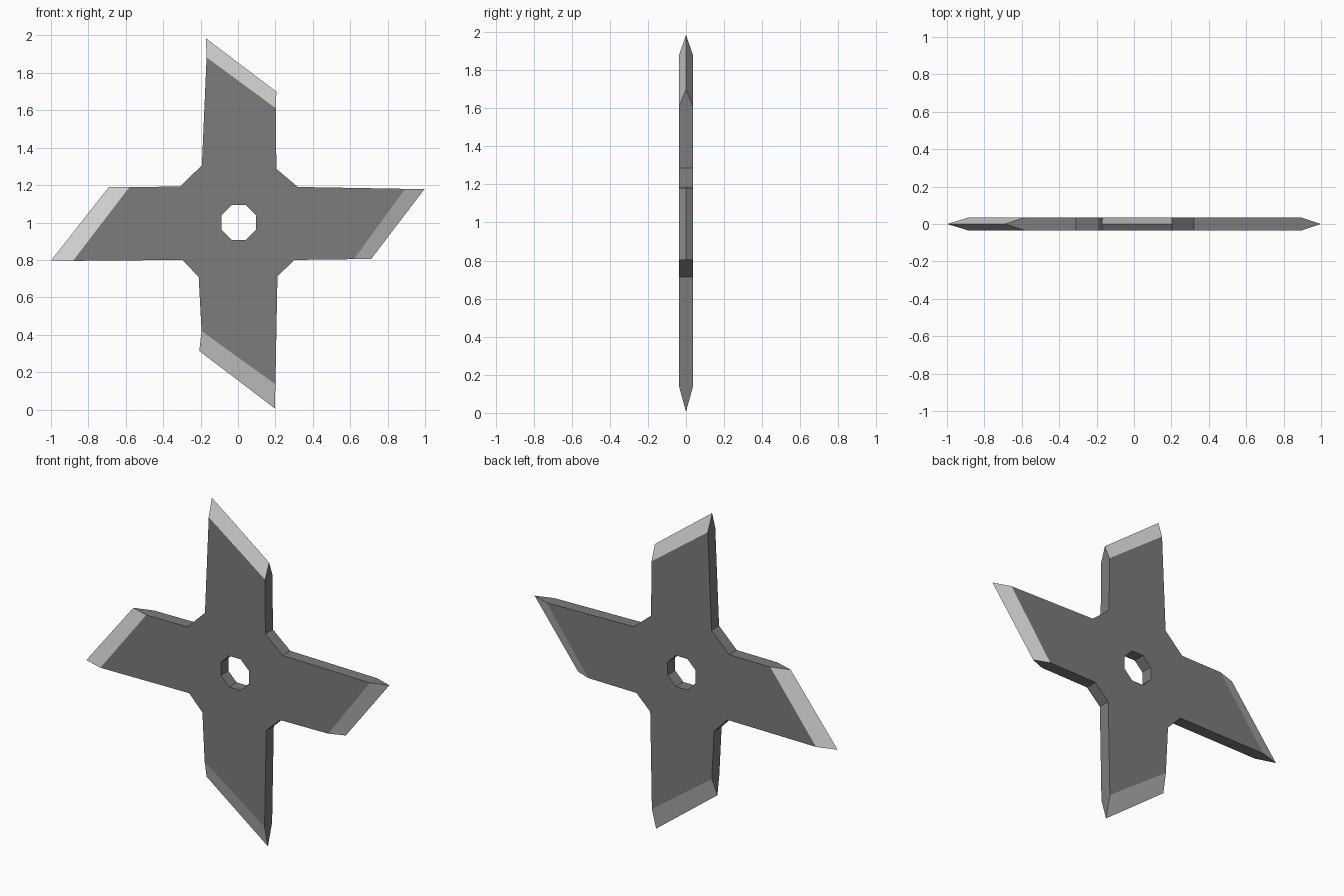
import bpy, bmesh, math

if "Cube" in bpy.data.objects:
    bpy.data.objects.remove(bpy.data.objects["Cube"])

HALF = 0.0355          # half the plate thickness
HOLE_R, HOLE_C = 0.1, (0.004, 1.0)


def material(name, value):
    m = bpy.data.materials.new(name)
    m.diffuse_color = (value, value, value, 1)
    m.use_nodes = True
    m.node_tree.nodes["Principled BSDF"].inputs["Base Color"].default_value = m.diffuse_color
    return m


# Arms clockwise from the top: two roots, two bevel corners, two sharp tips (x, z)
ARMS = [
    [(-.193, 1.306), (.205, 1.287), (-.168, 1.883), (.203, 1.61), (-.172, 1.985), (.205, 1.70)],
    [(.32, 1.19), (.302, .80), (.893, 1.18), (.62, .804), (.998, 1.18), (.711, .804)],
    [(.211, .713), (-.21, .708), (.20, .135), (-.195, .42), (.197, .006), (-.207, .313)],
    [(-.297, .80), (-.31, 1.192), (-.882, .795), (-.58, 1.19), (-1, .796), (-.69, 1.19)],
]

bm = bmesh.new()


def pair(p):
    """Front and back vertex at one outline point."""
    return [bm.verts.new((p[0], y, p[1])) for y in (-HALF, HALF)]


core, hole = [], []
for i, arm in enumerate(ARMS):
    ra, rb, sa, sb = [pair(p) for p in arm[:4]]
    ta, tb = [bm.verts.new((x, 0, z)) for x, z in arm[4:]]
    core += [ra, rb]
    # hole corners facing this arm
    for off in (22.5, -22.5):
        a = math.radians(90 - 90 * i + off)
        hole.append(pair((HOLE_C[0] + HOLE_R * math.cos(a),
                          HOLE_C[1] + HOLE_R * math.sin(a))))
    # flat blade and sharpened bevel, both sides
    for s in (0, 1):
        bm.faces.new((ra[s], rb[s], sb[s], sa[s]))
        bm.faces.new((sa[s], sb[s], tb, ta)).material_index = 1
    # narrow sides, ending in a point
    for r, sh, t in ((ra, sa, ta), (rb, sb, tb)):
        bm.faces.new((r[0], r[1], sh[1], sh[0]))
        bm.faces.new((sh[0], sh[1], t))

# hub ring, hole wall and chamfers between arms
for k in range(8):
    n = (k + 1) % 8
    for s in (0, 1):
        bm.faces.new((core[k][s], core[n][s], hole[n][s], hole[k][s]))
    bm.faces.new((hole[k][0], hole[n][0], hole[n][1], hole[k][1]))
    if k % 2:
        bm.faces.new((core[k][0], core[n][0], core[n][1], core[k][1]))

bmesh.ops.recalc_face_normals(bm, faces=bm.faces)
mesh = bpy.data.meshes.new("throwing_star")
bm.to_mesh(mesh)
bm.free()
mesh.materials.append(material("dark steel", 0.2))
mesh.materials.append(material("sharpened edge", 0.64))
star = bpy.data.objects.new("throwing_star", mesh)
bpy.context.collection.objects.link(star)
